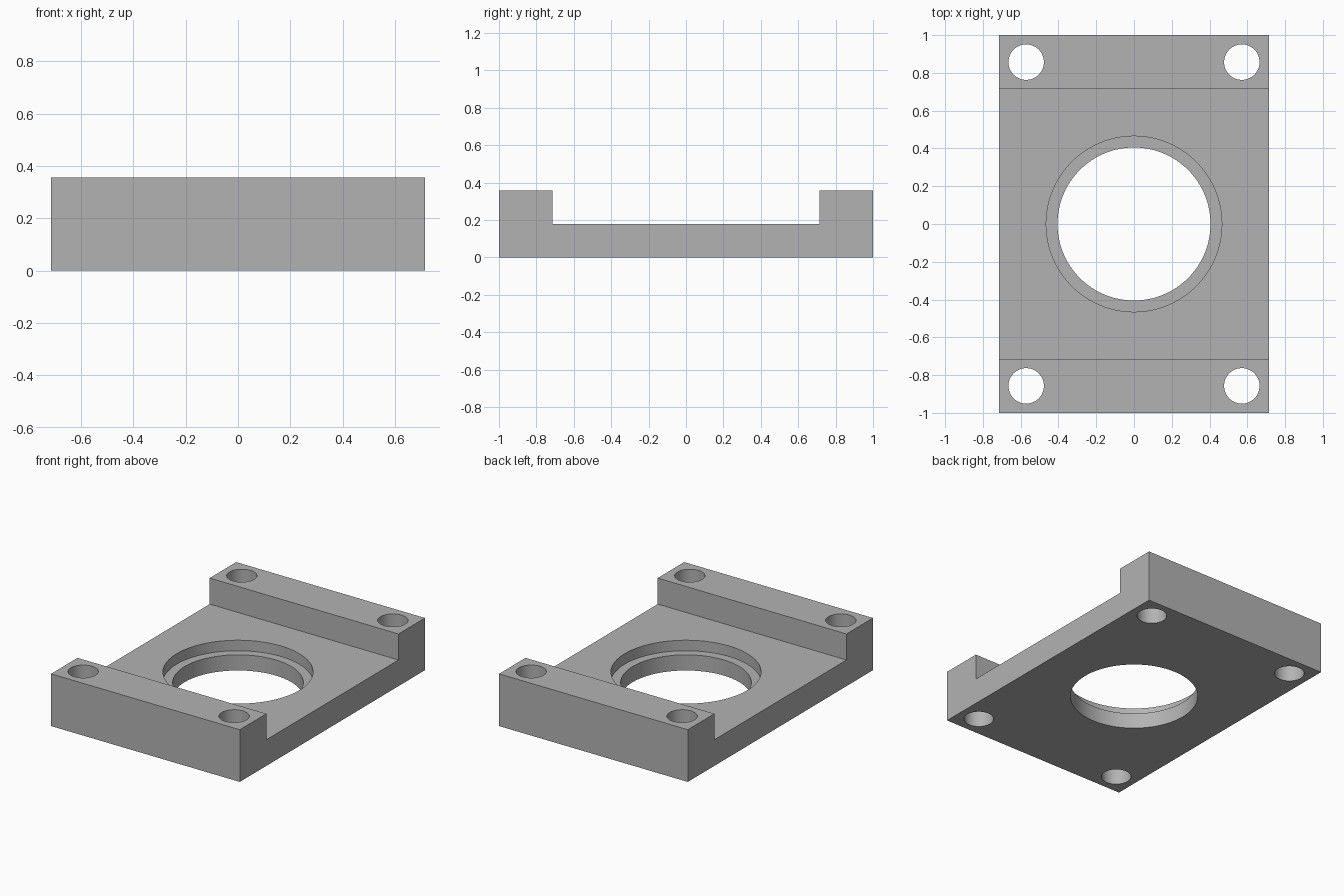
import bpy
import bmesh
from math import radians

default = bpy.data.objects.get("Cube")
if default:
    bpy.data.objects.remove(default, do_unlink=True)

HALF_X, HALF_Y = 0.714, 1.0
RAIL_Y = 0.714                      # inner face of the end rails
FLOOR, TOP = 0.179, 0.357           # plate top and rail top
LEDGE = 0.107                       # bottom of the counterbore

# Single grey finish
grey = bpy.data.materials.new("Light grey")
grey.use_nodes = True
colour = (0.45, 0.45, 0.45, 1)
grey.diffuse_color = colour
grey.node_tree.nodes["Principled BSDF"].inputs["Base Color"].default_value = colour


def make_object(name, bm):
    bmesh.ops.recalc_face_normals(bm, faces=bm.faces)
    mesh = bpy.data.meshes.new(name)
    bm.to_mesh(mesh)
    bm.free()
    mesh.materials.append(grey)
    obj = bpy.data.objects.new(name, mesh)
    bpy.context.collection.objects.link(obj)
    return obj


def cutter(name, x, y, radius, bottom, top, sides):
    bm = bmesh.new()
    bmesh.ops.create_cone(bm, cap_ends=True, segments=sides, radius1=radius,
                          radius2=radius, depth=top - bottom)
    bmesh.ops.translate(bm, verts=bm.verts, vec=(x, y, (top + bottom) / 2))
    return make_object(name, bm)


# Mounting plate: U-shaped side profile extruded across the width
profile = [(-HALF_Y, 0), (HALF_Y, 0), (HALF_Y, TOP), (RAIL_Y, TOP),
           (RAIL_Y, FLOOR), (-RAIL_Y, FLOOR), (-RAIL_Y, TOP), (-HALF_Y, TOP)]
bm = bmesh.new()
face = bm.faces.new([bm.verts.new((-HALF_X, y, z)) for y, z in profile])
side = bmesh.ops.extrude_face_region(bm, geom=[face])
bmesh.ops.translate(bm, vec=(2 * HALF_X, 0, 0),
                    verts=[v for v in side["geom"] if isinstance(v, bmesh.types.BMVert)])
plate = make_object("mounting_plate", bm)

# Central bore with counterbore, and four corner bolt holes
cutters = [cutter("bore_cutter", 0, 0, 0.405, -0.1, 0.5, 96),
           cutter("counterbore_cutter", 0, 0, 0.465, LEDGE, 0.5, 96)]
for sx in (-1, 1):
    for sy in (-1, 1):
        cutters.append(cutter("bolt_hole_cutter", sx * 0.571, sy * 0.857,
                              0.094, -0.1, 0.5, 48))

for tool in cutters:
    cut = plate.modifiers.new(tool.name, "BOOLEAN")
    cut.operation = "DIFFERENCE"
    cut.solver = "EXACT"
    cut.object = tool

# Apply the cuts, then discard the cutters
bpy.context.view_layer.objects.active = plate
plate.select_set(True)
for name in [m.name for m in plate.modifiers]:
    bpy.ops.object.modifier_apply(modifier=name)
for tool in cutters:
    bpy.data.objects.remove(tool, do_unlink=True)

# Smooth hole walls, crisp edges
bpy.ops.object.shade_smooth_by_angle(angle=radians(30))
